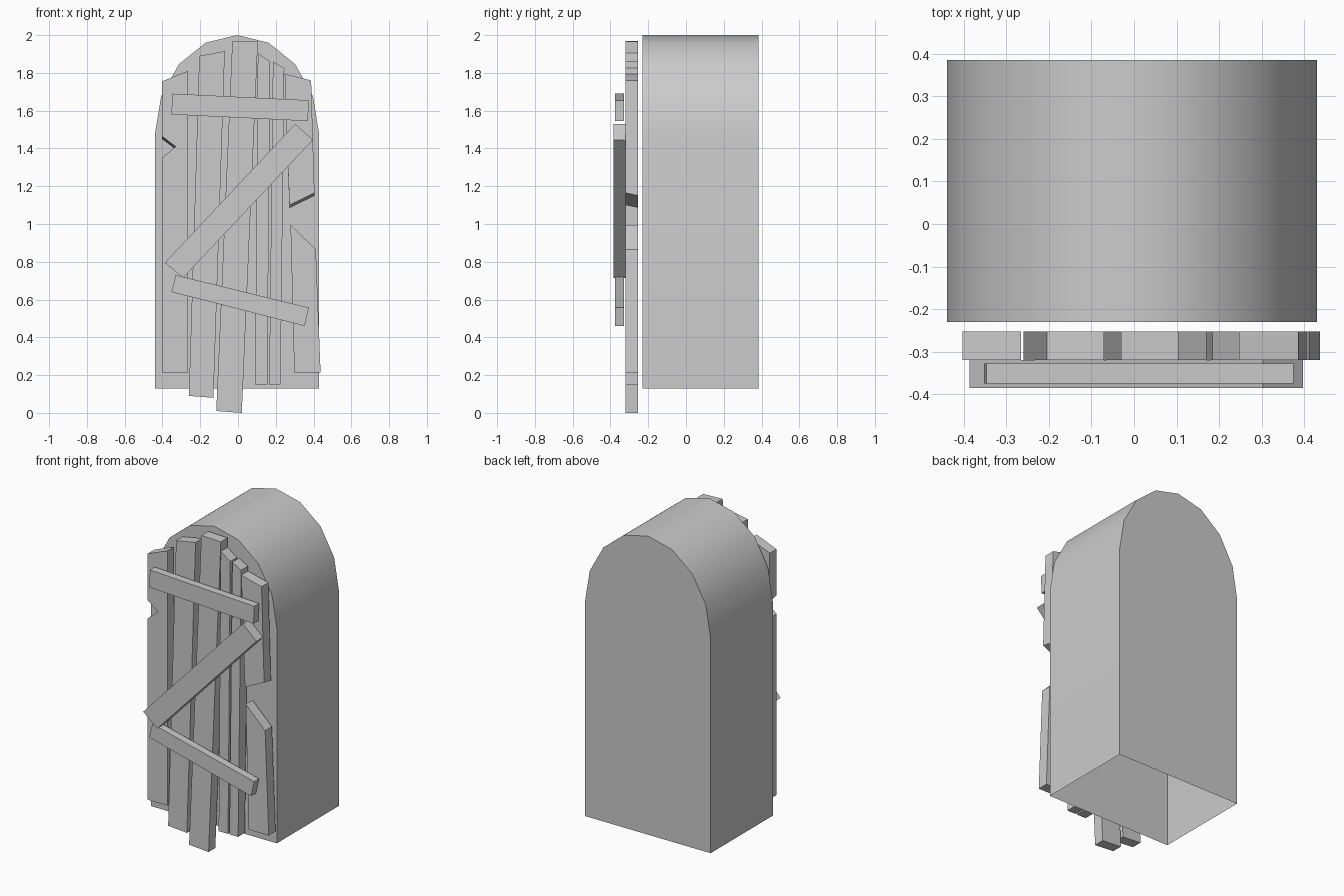
import bpy, bmesh
from math import sin, cos, pi, radians

if "Cube" in bpy.data.objects:
    bpy.data.objects.remove(bpy.data.objects["Cube"])


def prism(name, outline, y0, y1, drop=(), open_bottom=False):
    """Extrude an x-z outline (clockwise or not) from y0 to y1.
    Points listed in drop sit slightly lower at the back (splintered cut)."""
    bm = bmesh.new()
    front = [bm.verts.new((x, y0, z)) for x, z in outline]
    back = [bm.verts.new((x, y1, z - (0.014 if i in drop else 0)))
            for i, (x, z) in enumerate(outline)]
    n = len(outline)
    bm.faces.new(front)
    bm.faces.new(back[::-1])
    for i in range(n):
        j = (i + 1) % n
        if open_bottom and j == 0:
            continue
        bm.faces.new((front[j], front[i], back[i], back[j]))
    bmesh.ops.recalc_face_normals(bm, faces=bm.faces)
    me = bpy.data.meshes.new(name)
    bm.to_mesh(me)
    bm.free()
    ob = bpy.data.objects.new(name, me)
    bpy.context.collection.objects.link(ob)
    return ob


# Arched hollow block behind the door, open underneath
arch = [(-0.005 + 0.435 * cos(pi * i / 8), 1.475 + 0.525 * sin(pi * i / 8)) for i in range(9)]
body = prism("arched_body", [(0.43, 0.13)] + arch + [(-0.44, 0.13)],
             -0.23, 0.385, open_bottom=True)
bpy.context.view_layer.objects.active = body
body.select_set(True)
bpy.ops.object.shade_smooth_by_angle(angle=radians(40))

# Upright planks: name, outline, points dropped at the back
planks = [
    ("notched_plank", [(-0.403, 1.755), (-0.265, 1.81), (-0.265, 0.215), (-0.403, 0.215),
                       (-0.403, 1.35), (-0.33, 1.41), (-0.403, 1.465)], (5, 6)),
    ("leaning_plank", [(-0.205, 1.89), (-0.07, 1.915), (-0.13, 0.08), (-0.26, 0.09)], ()),
    ("long_plank", [(-0.03, 1.97), (0.105, 1.965), (0.02, 0.0), (-0.115, 0.01)], ()),
    ("narrow_plank_a", [(0.105, 1.905), (0.17, 1.86), (0.155, 0.15), (0.09, 0.15)], ()),
    ("narrow_plank_b", [(0.185, 1.86), (0.245, 1.825), (0.225, 0.15), (0.165, 0.15)], ()),
    ("broken_plank_upper", [(0.247, 1.795), (0.387, 1.76), (0.405, 1.165), (0.272, 1.1)], (2, 3)),
    ("broken_plank_lower", [(0.278, 0.995), (0.412, 0.865), (0.437, 0.215), (0.298, 0.215)], ()),
]
for name, outline, drop in planks:
    prism(name, outline, -0.32, -0.253, drop)

# Battens nailed across the front
prism("top_batten", [(-0.347, 1.69), (0.375, 1.655), (0.37, 1.545), (-0.353, 1.58)], -0.375, -0.328)
prism("diagonal_batten", [(0.303, 1.53), (0.397, 1.445), (-0.29, 0.715), (-0.387, 0.795)], -0.385, -0.32)
prism("bottom_batten", [(-0.33, 0.73), (0.375, 0.557), (0.353, 0.46), (-0.352, 0.64)], -0.375, -0.328)
